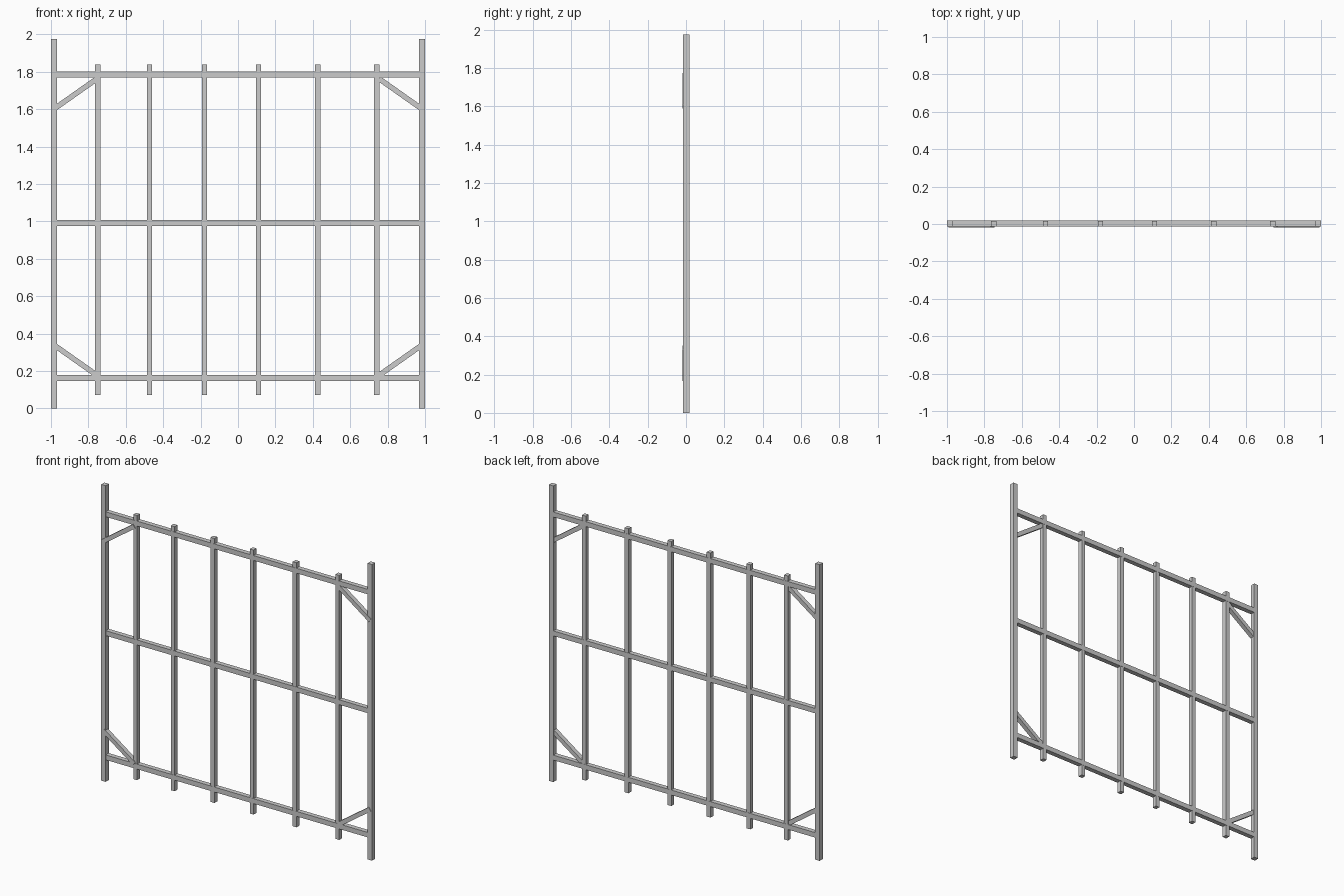
import bpy
import math

if "Cube" in bpy.data.objects:
    bpy.data.objects.remove(bpy.data.objects["Cube"])


def beam(name, size, loc, angle=0.0):
    """Box of full dimensions `size`, turned about the y axis."""
    bpy.ops.mesh.primitive_cube_add(size=1, location=loc, rotation=(0, angle, 0))
    ob = bpy.context.object
    ob.name = name
    ob.scale = size
    bpy.ops.object.transform_apply(location=False, rotation=True, scale=True)
    return ob


Y = 0.002  # frame sits slightly behind the brace faces

# Tall corner posts
for side in (-1, 1):
    beam("post", (0.033, 0.033, 1.976), (side * 0.983, Y, 0.988))

# Horizontal rails, let into the posts
for z in (0.163, 0.992, 1.785):
    beam("rail", (1.95, 0.032, 0.033), (0, Y, z))

# Unevenly spaced upright bars
for x in (-0.75, -0.473, -0.179, 0.11, 0.427, 0.742):
    beam("upright_bar", (0.028, 0.030, 1.765), (x, Y, 0.955))

# Diagonal corner braces between posts and outer bars
for side in (-1, 1):
    for z_post, z_bar in ((1.60, 1.762), (0.34, 0.178)):
        dx, dz = -side * 0.23, z_bar - z_post
        beam("corner_brace", (math.hypot(dx, dz), 0.030, 0.028),
             (side * 0.87, -0.003, (z_post + z_bar) / 2), -math.atan2(dz, dx))
